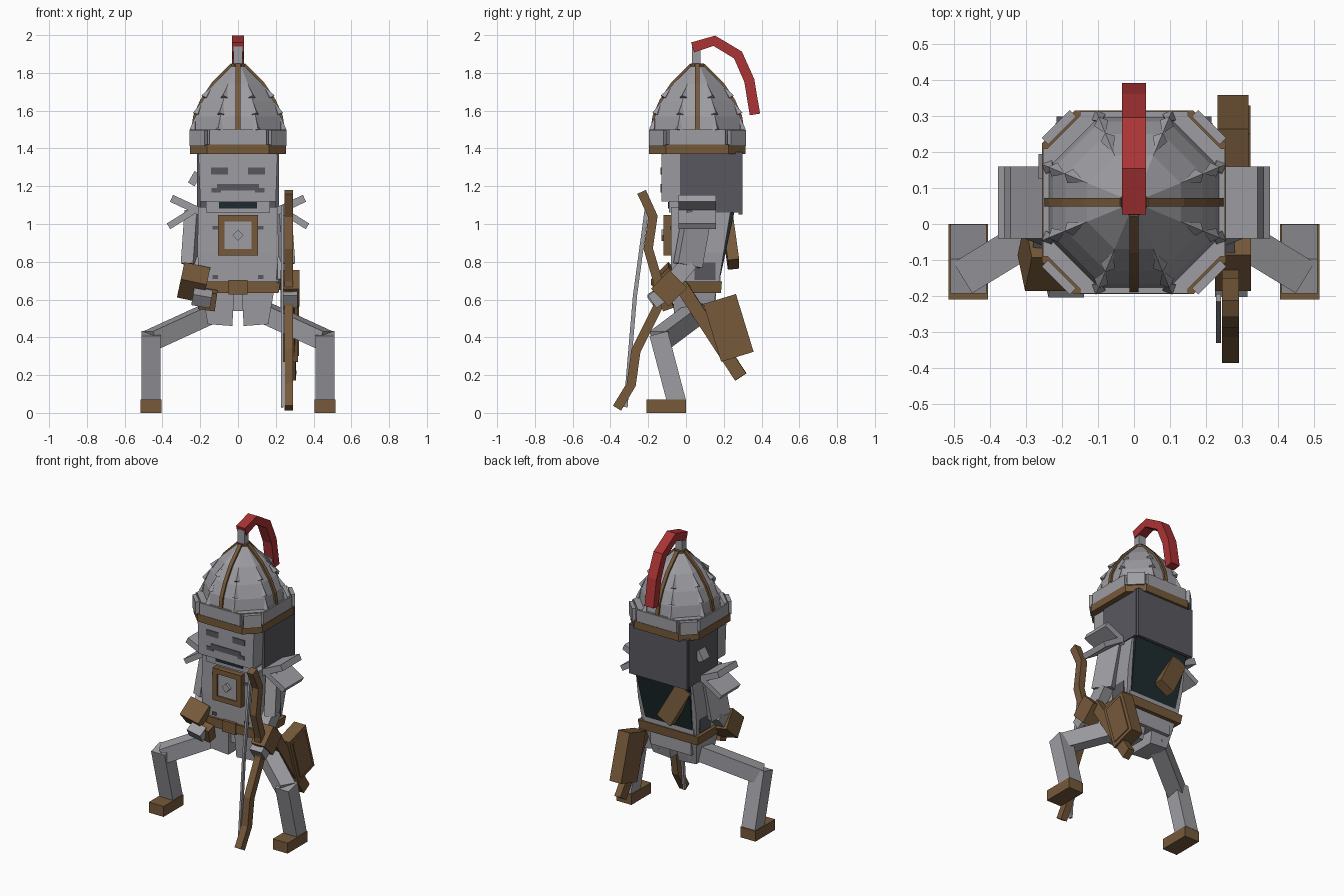
import bpy, bmesh, math
from mathutils import Vector, Matrix, Euler

cube = bpy.data.objects.get("Cube")
if cube:
    bpy.data.objects.remove(cube)


def material(name, rgb):
    m = bpy.data.materials.new(name)
    m.use_nodes = True
    m.diffuse_color = (*rgb, 1)
    bsdf = next(n for n in m.node_tree.nodes if n.type == 'BSDF_PRINCIPLED')
    bsdf.inputs["Base Color"].default_value = (*rgb, 1)
    return m


STEEL = material("steel grey", (.34, .335, .36))
LEATHER = material("leather brown", (.18, .1, .042))
RED = material("plume red", (.4, .033, .035))
MAIL = material("dark mail grey", (.1, .097, .115))
CLOTH = material("dark teal cloth", (.013, .024, .029))
HELM_Y = .06


def finish(name, bm, mat):
    bmesh.ops.recalc_face_normals(bm, faces=bm.faces)
    me = bpy.data.meshes.new(name)
    bm.to_mesh(me)
    bm.free()
    me.materials.append(mat)
    ob = bpy.data.objects.new(name, me)
    bpy.context.scene.collection.objects.link(ob)
    return ob


def box(name, mat, loc, size, rot=(0, 0, 0)):
    bm = bmesh.new()
    turn = Euler([math.radians(a) for a in rot]).to_matrix().to_4x4()
    bmesh.ops.create_cube(bm, size=1, matrix=Matrix.Translation(loc) @ turn @ Matrix.Diagonal((*size, 1)))
    return finish(name, bm, mat)


def loft(name, mat, rings):
    """Join rings of 3D points with quads and cap both ends."""
    bm = bmesh.new()
    vs = [[bm.verts.new(p) for p in r] for r in rings]
    n = len(rings[0])
    for a, b in zip(vs, vs[1:]):
        for i in range(n):
            j = (i + 1) % n
            bm.faces.new((a[i], a[j], b[j], b[i]))
    bm.faces.new(vs[0])
    bm.faces.new(vs[-1])
    return finish(name, bm, mat)


def rect(hx, y0, y1, z):
    return [(-hx, y0, z), (hx, y0, z), (hx, y1, z), (-hx, y1, z)]


def octagon(h, cut, z):
    c = h - cut
    flat = [(h, -c), (h, c), (c, h), (-c, h), (-h, c), (-h, -c), (-c, -h), (c, -h)]
    return [(x, y + HELM_Y, z) for x, y in flat]


def strip(name, mat, x, width, pts, thick):
    """Mitred bar following (y, z) points."""
    pts = [Vector(p) for p in pts]
    rings = []
    for i, p in enumerate(pts):
        d = (pts[min(i + 1, len(pts) - 1)] - pts[max(i - 1, 0)]).normalized()
        n = Vector((-d.y, d.x)) * thick / 2
        a, b, w = p + n, p - n, width / 2
        rings.append([(x - w, *a), (x + w, *a), (x + w, *b), (x - w, *b)])
    return loft(name, mat, rings)


def beam(name, mat, a, b, w, h):
    """Square bar between two points."""
    a, b = Vector(a), Vector(b)
    d = b - a
    bm = bmesh.new()
    turn = d.to_track_quat('Z', 'Y').to_matrix().to_4x4()
    bmesh.ops.create_cube(bm, size=1, matrix=Matrix.Translation((a + b) / 2) @ turn
                          @ Matrix.Diagonal((w, h, d.length, 1)))
    return finish(name, bm, mat)


# Helmet bands and dome
loft("helmet_brown_band", LEATHER, [octagon(.255, .09, 1.37), octagon(.255, .09, 1.42)])
loft("helmet_grey_band", STEEL, [octagon(.235, .09, 1.42), octagon(.245, .1, 1.5)])
dome = [(.238, 1.49), (.225, 1.57), (.19, 1.65), (.13, 1.74), (.07, 1.8), (.03, 1.84)]
loft("helmet_dome", STEEL, [octagon(r, r * .586, z) for r, z in dome])
loft("helmet_cap", LEATHER, [octagon(.035, .02, 1.832), octagon(.035, .02, 1.85)])

# Corner plates and side plates on the rim
for k in range(8):
    a = math.radians(45 * k)
    diag = k % 2
    d = .295 if diag else .24
    pos = (math.cos(a) * d, HELM_Y + math.sin(a) * d, 1.455)
    box("helmet_rim_plate", STEEL, pos, (.025, .11 if diag else .3, .085), (0, 0, 45 * k))

# Leather ribs over the dome
for k in range(4):
    turn = Matrix.Translation((0, HELM_Y, 0)) @ Matrix.Rotation(math.radians(90 * k), 4, 'Z')
    rib = strip("helmet_rib", LEATHER, 0, .024, dome, .024)
    rib.data.transform(turn)

# Leaf-shaped studs on the dome edges
for k in range(8):
    a = math.radians(45 * k + 22.5)
    for (r0, z0), (r1, z1) in ((dome[0], dome[1]), (dome[1], dome[2]), (dome[2], dome[3])):
        r = r0 * 1.082
        lean = Vector(((r1 - r0) * 1.082, 0, z1 - z0))
        bm = bmesh.new()
        turn = lean.to_track_quat('Z', 'Y').to_matrix().to_4x4()
        bmesh.ops.create_cone(bm, cap_ends=True, segments=4, radius1=.021, radius2=0, depth=.075,
                              matrix=Matrix.Rotation(a, 4, 'Z')
                              @ Matrix.Translation(Vector((r, 0, z0)) + lean * .55) @ turn)
        bmesh.ops.translate(bm, verts=bm.verts, vec=(0, HELM_Y, 0))
        finish("helmet_stud", bm, STEEL)

# Plume
box("plume_holder", STEEL, (0, .055, 1.88), (.05, .045, .12))
strip("plume", RED, 0, .066, [(.035, 1.935), (.15, 1.97), (.275, 1.895), (.335, 1.76), (.365, 1.58)], .055)

# Head, mail curtain and face
loft("head", STEEL, [rect(.2, -.13, .26, 1.12), rect(.21, -.13, .28, 1.38)])
for s in (-1, 1):
    box("side_mail", MAIL, (s * .208, .125, 1.22), (.02, .31, .32))
    box("eye", MAIL, (s * .097, -.131, 1.28), (.09, .008, .038))
    box("moustache_end", MAIL, (s * .115, -.131, 1.178), (.05, .008, .025))
box("back_mail", MAIL, (0, .288, 1.215), (.43, .022, .33))
box("moustache", MAIL, (0, -.131, 1.195), (.22, .008, .035))
box("neck", STEEL, (0, .07, 1.1), (.34, .32, .08))
box("neck_gap", CLOTH, (0, -.092, 1.1), (.2, .008, .035))
box("ear_clasp", STEEL, (-.23, .16, 1.24), (.04, .07, .07), (0, 30, 0))

# Torso, back cloth and belt
loft("torso", STEEL, [rect(.2, -.075, .17, .66), rect(.215, -.08, .2, .85), rect(.21, -.08, .24, 1.09)])
loft("back_cloth", CLOTH, [rect(.175, .14, .182, .72), rect(.2, .2, .262, 1.09)])
box("back_hem", STEEL, (0, .168, .715), (.37, .03, .05))
for s in (-1, 1):
    box("mail_patch", MAIL, (s * .207, .1, .75), (.01, .11, .09))
    for z in (.72, .98):
        box("chest_rivet", MAIL, (s * .12, -.08, z), (.03, .008, .02))
loft("belt", LEATHER, [rect(.215, -.09, .185, .635), rect(.225, -.09, .19, .695)])
box("belt_buckle", LEATHER, (0, -.09, .665), (.1, .02, .075))

# Chest emblem
box("emblem_backing", STEEL, (0, -.095, .94), (.15, .035, .15))
for s in (-1, 1):
    box("emblem_frame_side", LEATHER, (s * .088, -.1, .94), (.034, .04, .215))
    box("emblem_frame_bar", LEATHER, (0, -.1, .94 + s * .09), (.15, .04, .034))
box("emblem_diamond", STEEL, (0, -.115, .94), (.042, .03, .042), (0, 45, 0))

# Back pouch
box("back_pouch", LEATHER, (-.09, .235, .905), (.11, .06, .27), (7, -28, 0))

# Shoulders, arms, hips and legs
for s in (-1, 1):
    box("upper_pauldron", STEEL, (s * .275, .06, 1.1), (.17, .2, .04), (0, -s * 25, 0))
    box("lower_pauldron", STEEL, (s * .3, .06, 1.03), (.16, .2, .035), (0, s * 32, 0))
    beam("upper_arm", STEEL, (s * .225, .06, 1.06), (s * .245, .01, .78), .07, .14)
    beam("forearm", STEEL, (s * .245, .02, .8), (s * .245, -.08, .68), .07, .09)
    loft("hip_plate", STEEL, [[(s * x, y, z) for x, y, z in r] for r in (
        [(.03, -.06, .46), (.16, -.06, .47), (.16, .12, .47), (.03, .12, .46)],
        [(.02, -.07, .64), (.19, -.07, .64), (.19, .16, .64), (.02, .16, .64)])])
    beam("thigh", STEEL, (s * .1, .08, .55), (s * .46, -.14, .385), .1, .1)
    beam("shin", STEEL, (s * .46, -.145, .42), (s * .46, -.05, .06), .1, .1)
    box("foot", LEATHER, (s * .46, -.105, .035), (.11, .21, .07))
box("pelvis", STEEL, (0, .06, .59), (.3, .2, .1))

# Gauntlets and fists
box("right_cuff", LEATHER, (-.235, -.09, .69), (.14, .13, .14), (45, 12, 0))
box("right_pouch", LEATHER, (-.16, -.11, .6), (.09, .06, .1), (20, 8, 0))
box("right_fist", STEEL, (-.19, -.155, .61), (.1, .07, .07), (35, 10, 0))
box("left_cuff", LEATHER, (.275, -.09, .66), (.1, .14, .13), (45, 0, 0))
box("left_fist", STEEL, (.27, -.155, .605), (.09, .06, .08), (35, 0, 0))

# Bow and string
strip("bow", LEATHER, .268, .046, [(-.235, 1.17), (-.175, 1.04), (-.2, .87), (-.15, .7), (-.15, .56),
                                   (-.265, .33), (-.29, .15), (-.365, .025)], .05)
strip("bow_string", STEEL, .235, .014, [(-.205, 1.1), (-.27, .62), (-.32, .03)], .022)

# Quiver and scabbard at the hip
box("quiver", LEATHER, (.275, .225, .45), (.085, .18, .32), (17, 0, 0))
box("quiver_panel", LEATHER, (.315, .225, .45), (.018, .135, .27), (17, 0, 0))
beam("scabbard", LEATHER, (.27, -.03, .68), (.285, .29, .19), .045, .07)
